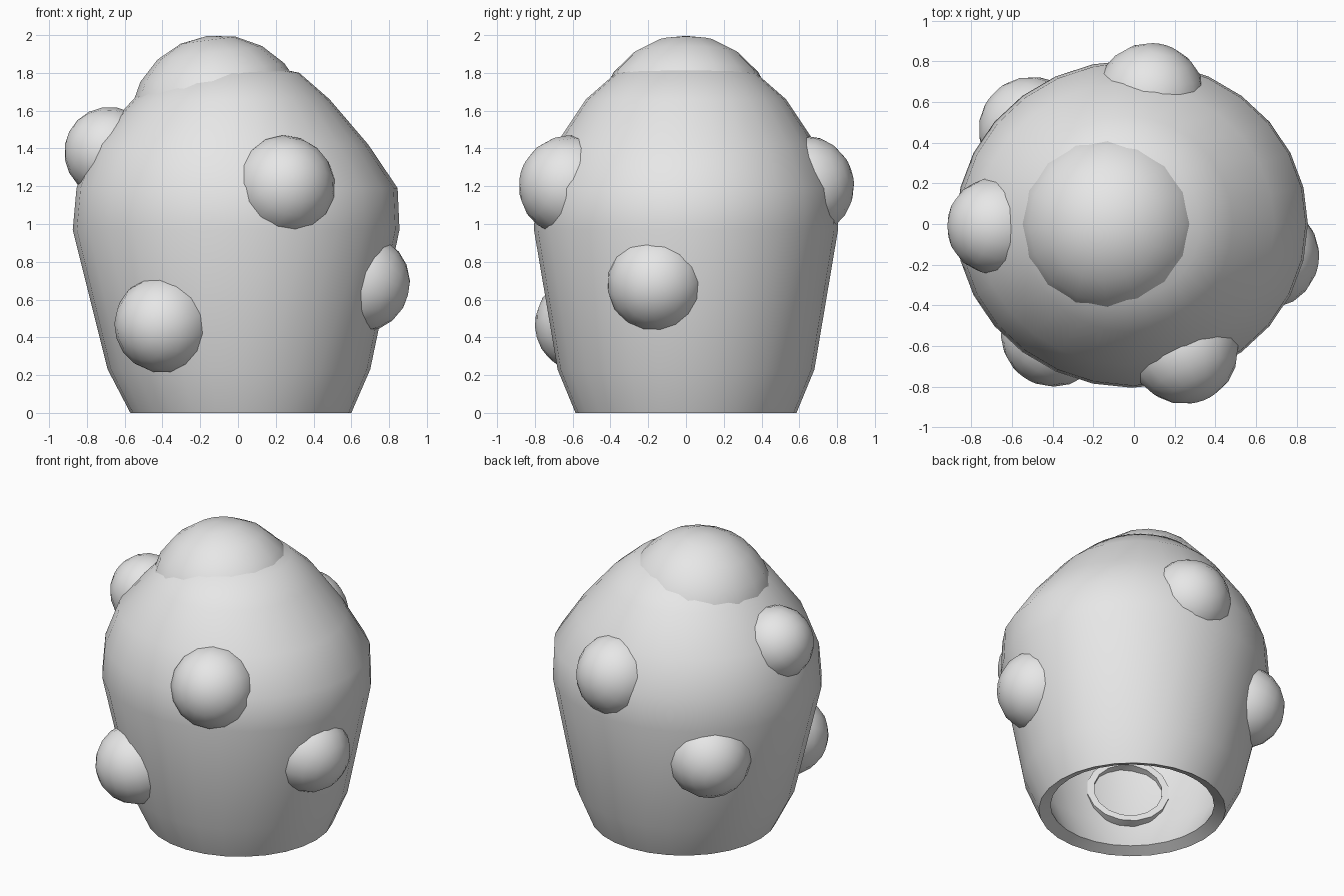
import bpy, bmesh, math
from mathutils import Vector, Matrix

cube = bpy.data.objects.get("Cube")
if cube:
    bpy.data.objects.remove(cube, do_unlink=True)

grey = bpy.data.materials.new("plain_grey")
grey.use_nodes = True
grey.diffuse_color = (0.8, 0.8, 0.8, 1)
grey.node_tree.nodes["Principled BSDF"].inputs["Base Color"].default_value = (0.8, 0.8, 0.8, 1)


def finish(name, bm, thickness):
    """Turn a bmesh into a smooth shell object."""
    bmesh.ops.recalc_face_normals(bm, faces=bm.faces)
    mesh = bpy.data.meshes.new(name)
    bm.to_mesh(mesh)
    bm.free()
    mesh.materials.append(grey)
    obj = bpy.data.objects.new(name, mesh)
    bpy.context.collection.objects.link(obj)
    shell = obj.modifiers.new("shell", 'SOLIDIFY')
    shell.thickness = thickness
    shell.offset = -1
    bpy.ops.object.select_all(action='DESELECT')
    obj.select_set(True)
    bpy.context.view_layer.objects.active = obj
    bpy.ops.object.modifier_apply(modifier="shell")
    bpy.ops.object.shade_smooth_by_angle(angle=math.radians(50))


def loft(rings, apex, segments):
    """Skin stacked elliptical rings (z, centre x, radii) and close them at an apex."""
    bm = bmesh.new()
    loops = []
    for z, cx, rx, ry in rings:
        loop = []
        for i in range(segments):
            a = math.tau * i / segments
            loop.append(bm.verts.new((cx + rx * math.cos(a), ry * math.sin(a), z)))
        loops.append(loop)
    for low, high in zip(loops, loops[1:]):
        for i in range(segments):
            j = (i + 1) % segments
            bm.faces.new((low[i], low[j], high[j], high[i]))
    tip = bm.verts.new(apex)
    for i in range(segments):
        bm.faces.new((loops[-1][i], loops[-1][(i + 1) % segments], tip))
    return bm


def dome(name, centre, normal, radius):
    """Hemisphere shell with a short skirt that passes through the body wall."""
    levels = 5
    rings = [(-0.3 * radius, 0, radius, radius)]
    for k in range(levels):
        a = math.pi / 2 * k / levels
        r = radius * math.cos(a)
        rings.append((radius * math.sin(a), 0, r, r))
    bm = loft(rings, (0, 0, radius), 16)
    turn = Vector((0, 0, 1)).rotation_difference(Vector(normal).normalized())
    bm.transform(Matrix.Translation(centre) @ turn.to_matrix().to_4x4())
    finish(name, bm, radius * 0.17)


# Hollow body, open at the bottom
body = [
    (0.0, 0.015, 0.585, 0.585),
    (0.23, 0.005, 0.695, 0.68),
    (0.97, -0.01, 0.865, 0.805),
    (1.19, -0.005, 0.85, 0.795),
    (1.42, -0.04, 0.73, 0.69),
    (1.66, -0.035, 0.52, 0.53),
    (1.80, -0.035, 0.36, 0.37),
]
finish("body", loft(body, (-0.04, 0, 1.88), 28), 0.08)

# Cap on top and round bumps around the wall: centre, direction, radius
domes = {
    "top_cap": ((-0.1, 0, 1.525), (-0.13, 0, 1), 0.475),
    "front_upper_bump": ((0.245, -0.615, 1.2), (0.33, -0.88, 0.3), 0.27),
    "front_lower_bump": ((-0.395, -0.54, 0.47), (-0.55, -0.8, -0.22), 0.26),
    "left_bump": ((0.645, -0.155, 0.69), (0.95, -0.12, -0.24), 0.265),
    "right_bump": ((-0.68, -0.01, 1.38), (-0.88, 0, 0.45), 0.24),
    "back_upper_bump": ((0.08, 0.62, 1.2), (0.22, 0.92, 0.3), 0.27),
    "back_lower_bump": ((-0.5, 0.46, 0.73), (-0.7, 0.66, -0.2), 0.265),
}
for name, (centre, normal, radius) in domes.items():
    dome(name, centre, normal, radius)
